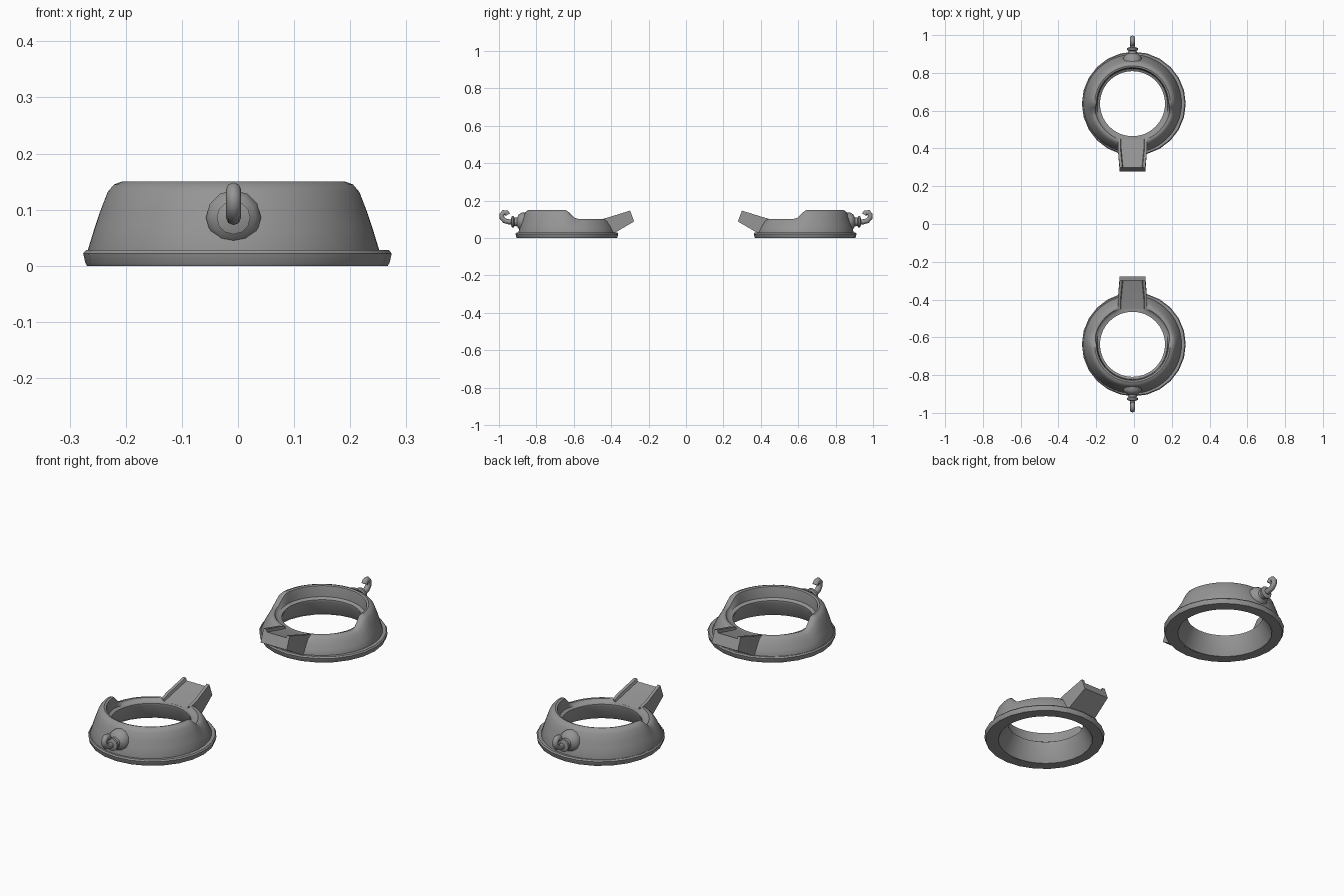
import bpy, bmesh
from math import sin, cos, pi, radians

if "Cube" in bpy.data.objects:
    bpy.data.objects.remove(bpy.data.objects["Cube"])

grey = bpy.data.materials.new("mid_grey")
grey.use_nodes = True
colour = (0.30, 0.30, 0.30, 1)
grey.diffuse_color = colour
grey.node_tree.nodes["Principled BSDF"].inputs["Base Color"].default_value = colour

CX, CY = -0.008, 0.637   # collar centre; each collar is built facing +y


def sweep(name, sections, side, closed, capped=False, angle=35):
    """Skin a list of closed or open sections; side = 1 front, -1 back (mirrored)."""
    bm = bmesh.new()
    rings = [[bm.verts.new((x, side * (y - CY), z)) for x, y, z in s] for s in sections]
    pairs = list(zip(rings, rings[1:]))
    if closed:
        pairs.append((rings[-1], rings[0]))
    for a, b in pairs:
        for i in range(len(a)):
            j = (i + 1) % len(a)
            bm.faces.new((a[i], a[j], b[j], b[i]))
    if capped:
        bm.faces.new(rings[0])
        bm.faces.new(rings[-1])
    bmesh.ops.recalc_face_normals(bm, faces=bm.faces)
    mesh = bpy.data.meshes.new(name)
    bm.to_mesh(mesh)
    bm.free()
    obj = bpy.data.objects.new(name, mesh)
    bpy.context.collection.objects.link(obj)
    finish(obj, angle)


def finish(obj, angle):
    obj.data.materials.append(grey)
    bpy.ops.object.select_all(action="DESELECT")
    obj.select_set(True)
    bpy.context.view_layer.objects.active = obj
    bpy.ops.object.shade_smooth_by_angle(angle=radians(angle))


# Wall cross-sections: tall on the hook side, low on the spout side
TAIL = [(.172, .08), (.215, .002), (.258, .002)]
TALL = [(.26, .027), (.247, .07), (.237, .1), (.225, .132), (.214, .145), (.2, .15),
        (.191, .147), (.187, .125), (.185, .098), (.172, .09)] + TAIL
LOW = [(.26, .027), (.25, .05), (.24, .07), (.228, .09), (.219, .099), (.212, .102),
       (.202, .102), (.198, .096), (.19, .09), (.172, .088)] + TAIL


def wall_sections(count=64):
    sections = []
    for k in range(count):
        a = 2 * pi * k / count
        t = min(1, max(0, (sin(a) * .21 + .01) / .065))
        t = t * t * (3 - 2 * t)
        mouth = sin(a) > 0 and abs(cos(a)) * .2 < .062
        sec = []
        for (r0, z0), (r1, z1) in zip(TALL, LOW):
            r, z = r0 + (r1 - r0) * t, z0 + (z1 - z0) * t
            if mouth:
                z = min(z, .09)
            sec.append((CX + r * cos(a), r * sin(a), z))
        sections.append(sec)
    return sections


def flange_sections(count=24):
    profile = [(.22, .0), (.268, .0), (.271, .005), (.275, .022), (.27, .028), (.25, .028)]
    return [[(-.001 + r * cos(a), r * sin(a), z) for r, z in profile]
            for a in (2 * pi * k / count for k in range(count))]


def spout_sections():
    # y at bottom, y at top, half width, bottom, floor, rail top
    stations = [(.186, .186, .078, .084, .09, .1),
                (.235, .235, .078, .015, .101, .114),
                (.36, .338, .068, .088, .133, .146)]
    sections = []
    for yb, yt, w, bottom, floor, top in stations:
        half = [(w, yb, bottom), (w, yt, top), (w - .014, yt, top), (w - .018, yt, floor)]
        pts = half + [(-x, y, z) for x, y, z in reversed(half)]
        sections.append([(CX + x, y, z) for x, y, z in pts])
    return sections


def mount_sections(count=12):
    profile = [(.049, -.205), (.049, -.243), (.04, -.256), (.024, -.266), (.022, -.28),
               (.03, -.284), (.03, -.294), (.014, -.299)]
    return [[(CX + r * cos(2 * pi * k / count), y, .086 + r * sin(2 * pi * k / count))
             for k in range(count)] for r, y in profile]


def hook(name, side):
    path = [(-.285, .086), (-.31, .086), (-.333, .092), (-.347, .108), (-.348, .124),
            (-.338, .136), (-.323, .135), (-.316, .124)]
    curve = bpy.data.curves.new(name, "CURVE")
    curve.dimensions = "3D"
    curve.bevel_depth = .0135
    curve.bevel_resolution = 2
    curve.use_fill_caps = True
    spline = curve.splines.new("POLY")
    spline.points.add(len(path) - 1)
    for p, (y, z) in zip(spline.points, path):
        p.co = (CX, side * (y - CY), z, 1)
    obj = bpy.data.objects.new(name, curve)
    bpy.context.collection.objects.link(obj)
    bpy.ops.object.select_all(action="DESELECT")
    obj.select_set(True)
    bpy.context.view_layer.objects.active = obj
    bpy.ops.object.convert(target="MESH")
    finish(bpy.context.view_layer.objects.active, 50)


# Two facing collars
for label, side in (("front", 1), ("back", -1)):
    sweep(label + "_collar_wall", wall_sections(), side, True)
    sweep(label + "_base_flange", flange_sections(), side, True)
    sweep(label + "_spout", spout_sections(), side, False, True, 25)
    sweep(label + "_hook_mount", mount_sections(), side, False, True)
    hook(label + "_hook", side)
